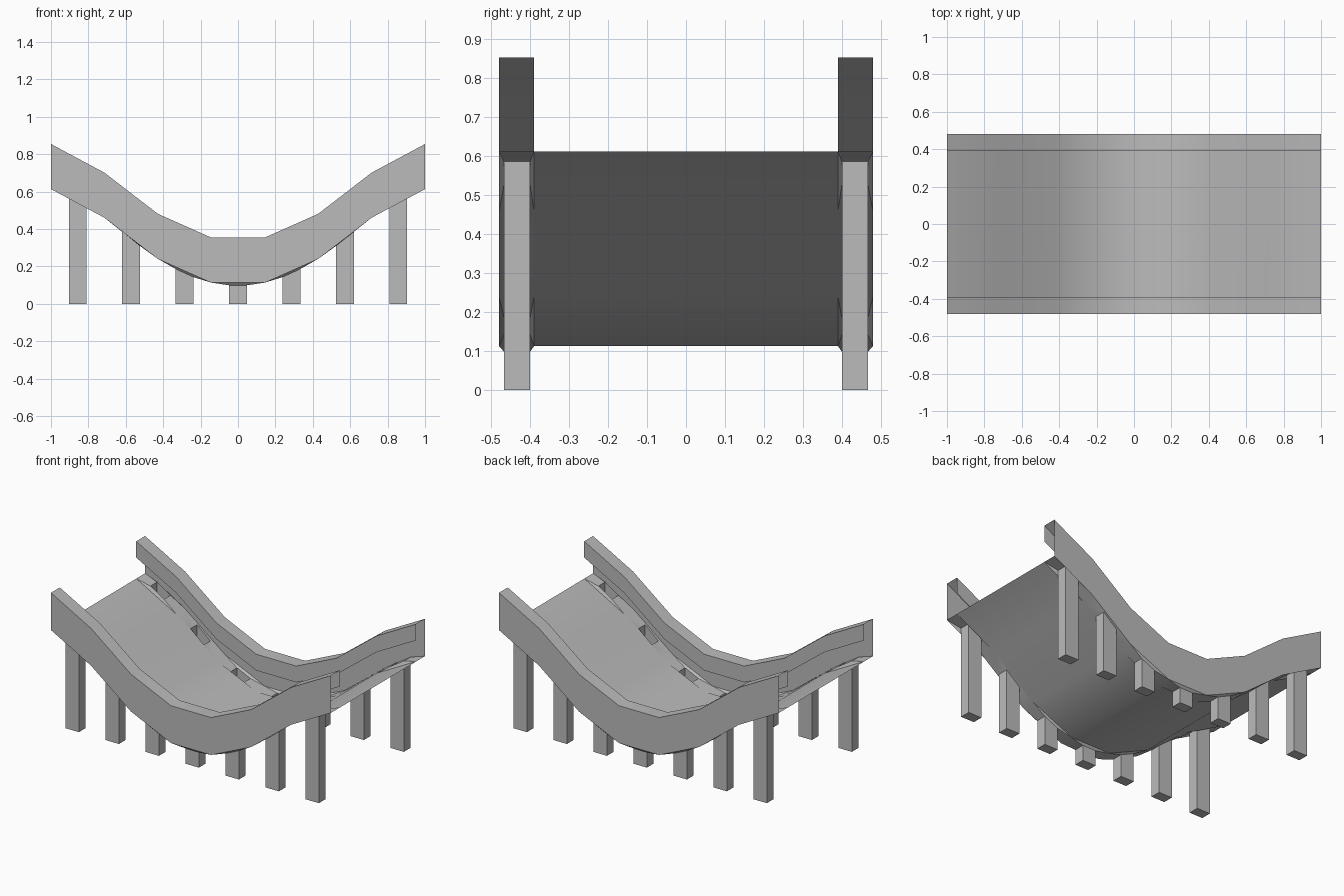
import bpy
import bmesh

cube = bpy.data.objects.get("Cube")
if cube:
    bpy.data.objects.remove(cube, do_unlink=True)

grey = bpy.data.materials.new("plain grey")
grey.use_nodes = True
COLOUR = (0.5, 0.5, 0.5, 1)
grey.diffuse_color = COLOUR
grey.node_tree.nodes["Principled BSDF"].inputs["Base Color"].default_value = COLOUR

# Shared profile: deck height at eight evenly spaced stations
HALF = [0.613, 0.46, 0.24, 0.113]
Z = HALF + HALF[::-1]
SEGMENTS = 7
X = [-1 + 2 * i / SEGMENTS for i in range(SEGMENTS + 1)]
RAIL_HEIGHT, LIP = 0.241, 0.105
INNER, OUTER = 0.39, 0.48
POST_IN, POST_OUT = 0.40, 0.467


def curve_z(i, t):
    """Smooth curve through the stations, level at both ends."""
    a, b, c, d = Z[abs(i - 1)], Z[i], Z[i + 1], Z[i + 2 if i < SEGMENTS - 1 else i]
    return 0.5 * (2 * b + (c - a) * t + (2 * a - 5 * b + 4 * c - d) * t ** 2
                  + (3 * b - a - 3 * c + d) * t ** 3)


def make(name, faces):
    """Build one welded sheet object from a list of corner lists."""
    bm = bmesh.new()
    for corners in faces:
        bm.faces.new([bm.verts.new(p) for p in corners])
    bmesh.ops.remove_doubles(bm, verts=bm.verts, dist=1e-5)
    bmesh.ops.recalc_face_normals(bm, faces=bm.faces)
    mesh = bpy.data.meshes.new(name)
    bm.to_mesh(mesh)
    bm.free()
    mesh.materials.append(grey)
    obj = bpy.data.objects.new(name, mesh)
    bpy.context.collection.objects.link(obj)
    bpy.ops.object.select_all(action="DESELECT")
    obj.select_set(True)
    bpy.context.view_layer.objects.active = obj
    bpy.ops.object.shade_smooth_by_angle()


def bridge(a, b, closed=False):
    """Quads between two matching point rows."""
    n = len(a)
    return [[a[k], a[(k + 1) % n], b[(k + 1) % n], b[k]]
            for k in range(n if closed else n - 1)]


def row(y, lift=0.0):
    return [(x, y, z + lift) for x, z in zip(X, Z)]


# Curved deck, with a collar around the head of every post
deck = bridge(row(-INNER), row(INNER))
posts = []
for side in (-1, 1):
    for i in range(SEGMENTS):
        x0, x1 = X[i], X[i + 1]
        cell = [(x0, side * INNER, Z[i]), (x1, side * INNER, Z[i + 1]),
                (x1, side * OUTER, Z[i + 1]), (x0, side * OUTER, Z[i])]
        corners = [(1 / 3, POST_IN), (2 / 3, POST_IN), (2 / 3, POST_OUT), (1 / 3, POST_OUT)]
        ring = [(x0 + (x1 - x0) * t, side * y, curve_z(i, t)) for t, y in corners]
        foot = [(x, y, 0) for x, y, z in ring]
        deck += bridge(cell, ring, True)
        posts.append((f"{'front' if side < 0 else 'back'}_post_{i + 1}",
                      bridge(ring, foot, True) + [foot]))
make("deck", deck)

# Hollow support posts, closed at the foot
for name, faces in posts:
    make(name, faces)

# Side rails: tall outer wall, flat top and short inner lip
for side, name in ((-1, "front_rail"), (1, "back_rail")):
    rows = [row(side * OUTER), row(side * OUTER, RAIL_HEIGHT),
            row(side * INNER, RAIL_HEIGHT), row(side * INNER, RAIL_HEIGHT - LIP)]
    make(name, [f for a, b in zip(rows, rows[1:]) for f in bridge(a, b)])
